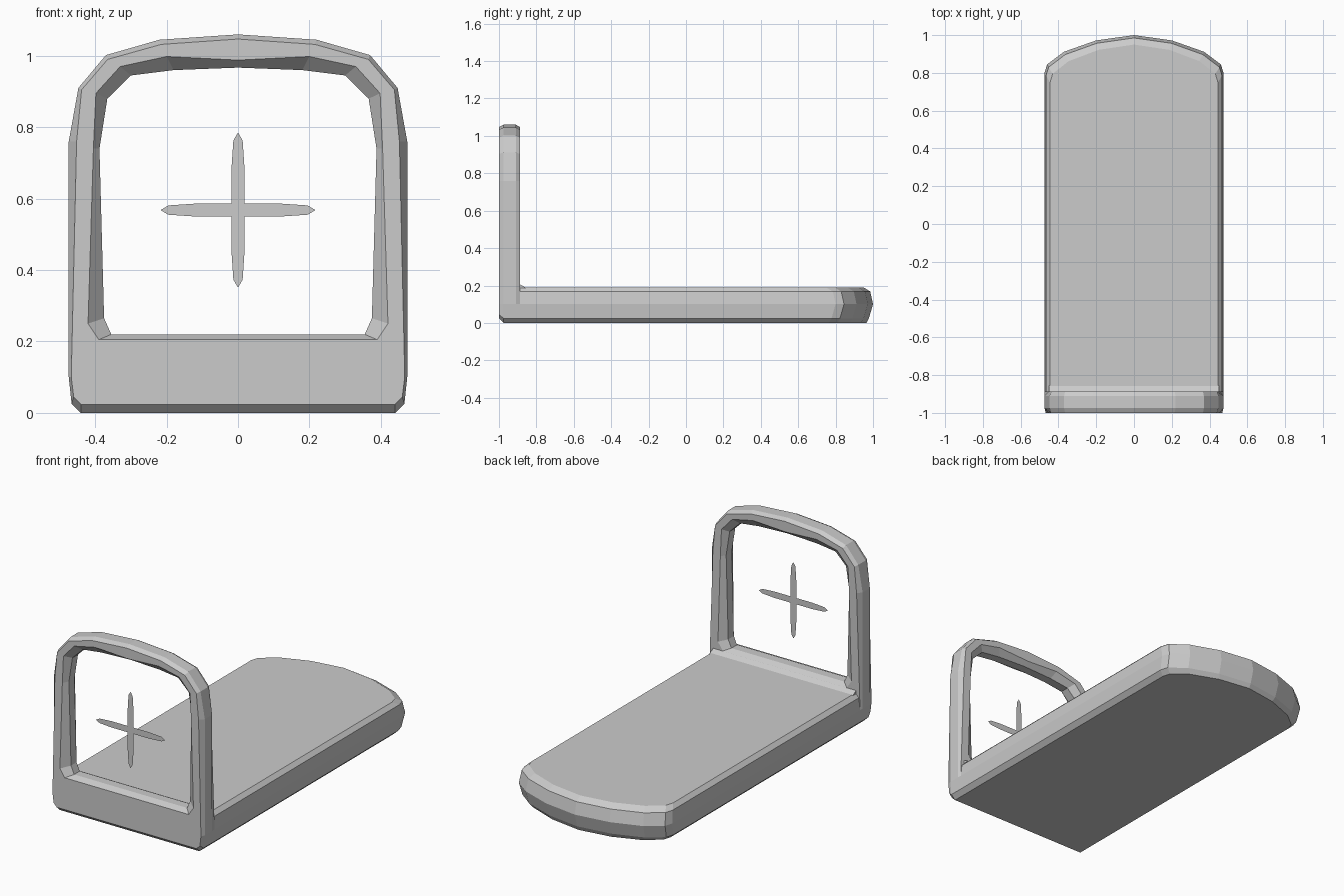
import bpy, bmesh

if "Cube" in bpy.data.objects:
    bpy.data.objects.remove(bpy.data.objects["Cube"])

grey = bpy.data.materials.new("plain grey")
grey.diffuse_color = (0.6, 0.6, 0.6, 1)
grey.use_nodes = True
grey.node_tree.nodes["Principled BSDF"].inputs["Base Color"].default_value = grey.diffuse_color


def finish(name, bm):
    bmesh.ops.recalc_face_normals(bm, faces=bm.faces[:])
    mesh = bpy.data.meshes.new(name)
    bm.to_mesh(mesh)
    bm.free()
    mesh.materials.append(grey)
    obj = bpy.data.objects.new(name, mesh)
    bpy.context.collection.objects.link(obj)
    return obj


def loft(name, loops, closed):
    """Skin matching vertex loops; closed joins last to first, else caps the ends."""
    bm = bmesh.new()
    rings = [[bm.verts.new(p) for p in loop] for loop in loops]
    pairs = list(zip(rings, rings[1:]))
    if closed:
        pairs.append((rings[-1], rings[0]))
    else:
        bm.faces.new(rings[0])
        bm.faces.new(rings[-1])
    n = len(rings[0])
    for a, b in pairs:
        for i in range(n):
            j = (i + 1) % n
            bm.faces.new((a[i], a[j], b[j], b[i]))
    return finish(name, bm)


def mirrored(half):
    """Half outline from bottom centre to top centre, completed across x = 0."""
    return half + [(-x, z) for x, z in half[-2:0:-1]]


# Base slab: rounded far end, chamfered top and bottom rims
plan = [(0, -0.93), (0.474, -0.93), (0.474, 0.80), (0.46, 0.845),
        (0.37, 0.912), (0.20, 0.972), (0, 1.0)]
levels = [(0, 0.034, 0.035), (0.025, 0.008, 0.022), (0.10, 0, 0),
          (0.168, 0.008, 0.015), (0.19, 0.03, 0.05)]
slab = []
for z, dx, dy in levels:
    slab.append([(x * (1 - dx / 0.474), y - (dy if y > 0 else 0), z)
                 for x, y in mirrored(plan)])
loft("base_slab", slab, False)

# Window frame: arched ring with chamfered outer and inner rims
outer = [(0, 0), (0.44, 0), (0.466, 0.025), (0.474, 0.10), (0.474, 0.76),
         (0.447, 0.91), (0.37, 1.002), (0.22, 1.045), (0, 1.06)]
front_outer = [(0, 0.024), (0.44, 0.024), (0.46, 0.045), (0.467, 0.10),
               (0.452, 0.76), (0.438, 0.905), (0.365, 0.99), (0.215, 1.032),
               (0, 1.047)]
inner = [(0, 0.22), (0.18, 0.22), (0.355, 0.22), (0.375, 0.265), (0.388, 0.74),
         (0.366, 0.88), (0.30, 0.945), (0.18, 0.96), (0, 0.967)]
rim_inner = [(0, 0.205), (0.2, 0.205), (0.39, 0.205), (0.42, 0.25),
             (0.405, 0.74), (0.398, 0.895), (0.33, 0.97), (0.2, 0.998),
             (0, 0.988)]
back_outer = outer[:4] + front_outer[4:]
sections = [(front_outer, -1.0), (outer, -0.975), (outer, -0.91),
            (back_outer, -0.887), (rim_inner, -0.887), (inner, -0.915),
            (inner, -0.965), (rim_inner, -1.0)]
loft("window_frame",
     [[(x, y, z) for x, z in mirrored(half)] for half, y in sections], True)

# Fillet between the frame and the slab
loft("frame_fillet",
     [[(x, -0.90, 0.185), (x, -0.90, 0.205), (x, -0.886, 0.205), (x, -0.855, 0.188)]
      for x in (-0.45, 0.45)], False)

# Flat cross-shaped reticle with tapered arms
arm = [(0.018, 0.018), (0.12, 0.018), (0.195, 0.013), (0.217, 0),
       (0.195, -0.013), (0.12, -0.018)]
bm = bmesh.new()
verts = []
for c, s in ((1, 0), (0, -1), (-1, 0), (0, 1)):
    verts += [bm.verts.new((c * u - s * v, -0.965, 0.568 + s * u + c * v))
              for u, v in arm]
bm.faces.new(verts)
finish("reticle_cross", bm)
